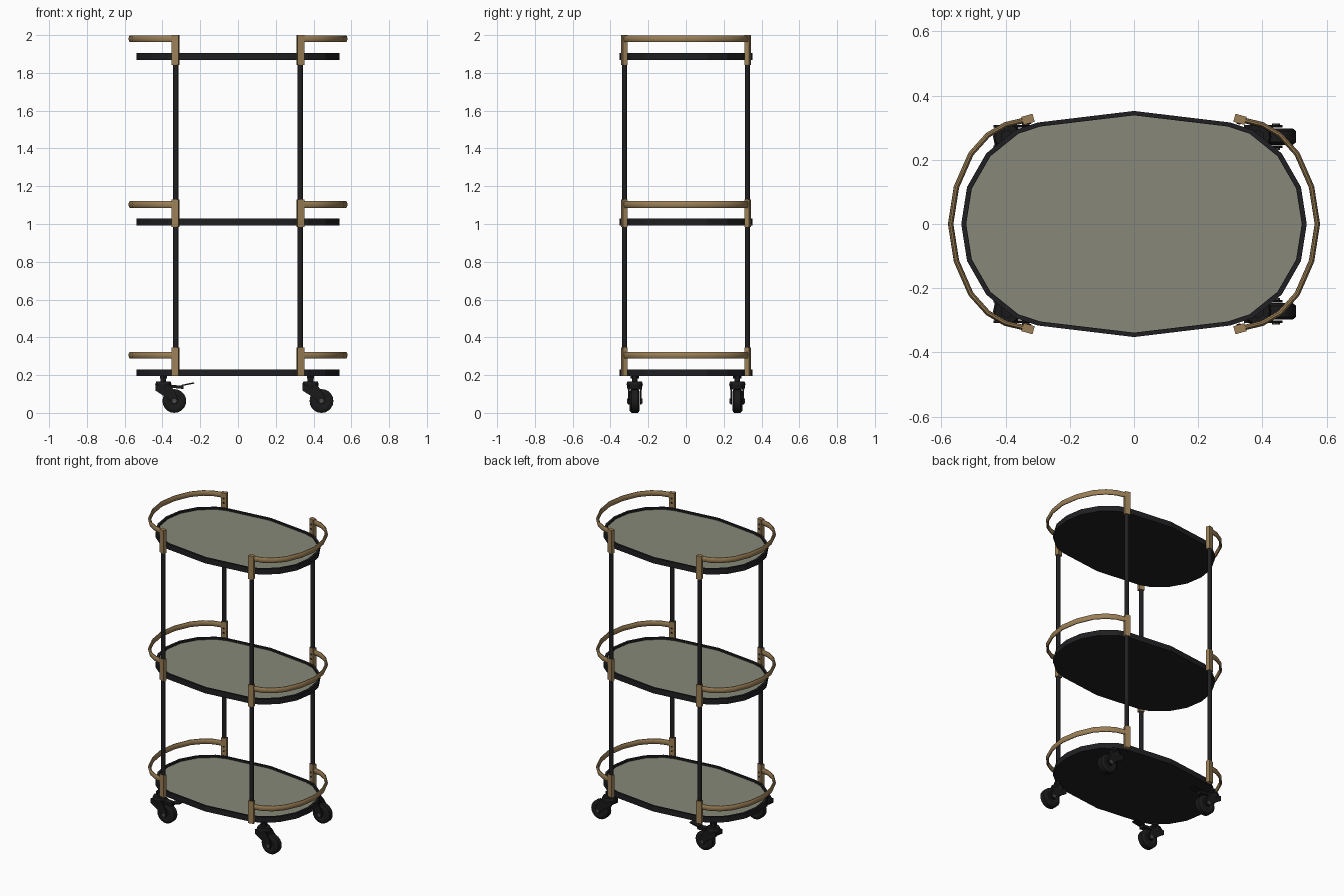
import bpy, bmesh, math
from mathutils import Matrix, Vector

if "Cube" in bpy.data.objects:
    bpy.data.objects.remove(bpy.data.objects["Cube"])


def material(name, rgb):
    m = bpy.data.materials.new(name)
    m.diffuse_color = (*rgb, 1)
    m.use_nodes = True
    m.node_tree.nodes["Principled BSDF"].inputs["Base Color"].default_value = m.diffuse_color
    return m


BLACK = material("black metal", (0.014, 0.014, 0.016))
BRASS = material("aged brass", (0.33, 0.215, 0.095))
GLASS = material("smoked glass", (0.245, 0.25, 0.19))
RUBBER = material("caster black", (0.010, 0.010, 0.011))
STEEL = material("dark steel", (0.07, 0.07, 0.075))


def finish(name, bm, mat, smooth=True):
    bmesh.ops.recalc_face_normals(bm, faces=bm.faces[:])
    for f in bm.faces:
        f.smooth = smooth
    for e in bm.edges:
        e.smooth = e.calc_face_angle(0) < 0.75
    me = bpy.data.meshes.new(name)
    bm.to_mesh(me)
    bm.free()
    me.materials.append(mat)
    ob = bpy.data.objects.new(name, me)
    bpy.context.collection.objects.link(ob)
    return ob


def cylinder(name, loc, r, depth, mat, axis='Z', n=16, r2=None, scale=(1, 1), turn=0):
    bm = bmesh.new()
    bmesh.ops.create_cone(bm, cap_ends=True, segments=n, radius1=r,
                          radius2=r if r2 is None else r2, depth=depth)
    rot = Matrix.Rotation(math.pi / 2, 4, 'X') if axis == 'Y' else Matrix()
    bm.transform(Matrix.Translation(loc) @ Matrix.Rotation(turn, 4, 'Z') @ rot
                 @ Matrix.Diagonal((scale[0], scale[1], 1, 1)))
    return finish(name, bm, mat)


def box(name, loc, size, mat, turn=0, tilt=0):
    bm = bmesh.new()
    bmesh.ops.create_cube(bm, size=1)
    bm.transform(Matrix.Translation(loc) @ Matrix.Rotation(turn, 4, 'Z')
                 @ Matrix.Rotation(tilt, 4, 'Y') @ Matrix.Diagonal((*size, 1)))
    return finish(name, bm, mat, False)


def loft(name, rings, mat, closed=False, smooth=True):
    """Skin a list of point rings; closed joins last to first, else ends are capped."""
    bm = bmesh.new()
    vs = [[bm.verts.new(p) for p in ring] for ring in rings]
    n = len(vs[0])
    for i in range(len(vs) if closed else len(vs) - 1):
        a, b = vs[i], vs[(i + 1) % len(vs)]
        for k in range(n):
            bm.faces.new((a[k], a[(k + 1) % n], b[(k + 1) % n], b[k]))
    if not closed:
        bm.faces.new(vs[0])
        bm.faces.new(vs[-1])
    return finish(name, bm, mat, smooth)


# Tray outline from one quarter
quarter = [(0.538, 0), (0.52, 0.115), (0.46, 0.22), (0.37, 0.293), (0.3, 0.316), (0, 0.352)]
half = quarter + [(-x, y) for x, y in quarter[-2::-1]]
outline = half + [(x, -y) for x, y in half[-2:0:-1]]


def ring(z, sx=1.0, sy=1.0):
    return [(x * sx, y * sy, z) for x, y in outline]


# Rail path around one end
side = [(0.33, 0.326), (0.40, 0.309), (0.455, 0.277), (0.508, 0.218), (0.553, 0.115)]
path = side + [(0.571, 0)] + [(x, -y) for x, y in side[::-1]]


def rail(name, z, s):
    rings = []
    for i, p in enumerate(path):
        a, b = path[max(i - 1, 0)], path[min(i + 1, len(path) - 1)]
        t = (Vector(b) - Vector(a)).normalized()
        nx, ny = -t.y, t.x
        rings.append([(s * (p[0] + nx * 0.0085 * math.cos(q)), p[1] + ny * 0.0085 * math.cos(q),
                       z + 0.0185 * math.sin(q))
                      for q in [math.tau * k / 10 for k in range(10)]])
    loft(name, rings, BRASS)


levels = [("bottom", 0.194, 0.196, 0.346), ("middle", 0.991, 0.984, 1.130),
          ("top", 1.868, 1.843, 2.0)]
for label, z, s0, s1 in levels:
    # Tray pan with raised rim, glass panel inside
    loft(label + "_tray", [ring(z), ring(z + 0.037), ring(z + 0.037, 0.972, 0.962),
                           ring(z + 0.022, 0.972, 0.962)], BLACK, smooth=False)
    loft(label + "_glass", [ring(z + 0.021, 0.971, 0.961), ring(z + 0.025, 0.971, 0.961)],
         GLASS, smooth=False)
    rail_z = s1 - 0.0195 if label == "top" else s1 - 0.04 + 0.0 * z
    if label == "middle":
        rail_z = 1.103
    for s, end in ((1, "right"), (-1, "left")):
        rail(f"{label}_{end}_rail", rail_z, s)
        for t, face in ((-1, "front"), (1, "back")):
            # Brass sleeve with two screws on its inner face
            turn = -s * t * 0.27
            box(f"{label}_{face}_{end}_sleeve", (s * 0.33, t * 0.326, (s0 + s1) / 2),
                (0.036, 0.026, s1 - s0), BRASS, turn)
            inward = Matrix.Rotation(turn, 3, 'Z') @ Vector((0, -t * 0.013, 0))
            for h in (0.065, 0.095):
                cylinder(f"{label}_{face}_{end}_screw",
                         (s * 0.33 + inward.x, t * 0.326 + inward.y, z + h),
                         0.006, 0.006, BLACK, 'Y', 8, turn=turn)

for s, end in ((1, "right"), (-1, "left")):
    for t, face in ((-1, "front"), (1, "back")):
        tag = f"{face}_{end}"
        # Upright post
        cylinder(tag + "_post", (s * 0.33, t * 0.326, 1.09), 0.0145, 1.77, BLACK, n=12,
                 scale=(1, 0.88), turn=-s * t * 0.27)
        # Caster, trailing towards +x
        cx, cy = (0.384 if s > 0 else -0.395), t * 0.272
        wx = cx + 0.058
        cylinder(tag + "_caster_stem", (cx, cy, 0.178), 0.015, 0.04, RUBBER)
        cylinder(tag + "_caster_collar", (cx, cy, 0.188), 0.022, 0.014, RUBBER, n=6)
        cylinder(tag + "_caster_cap", (cx, cy, 0.158), 0.044, 0.016, RUBBER, r2=0.038)
        cylinder(tag + "_caster_swivel", (cx, cy, 0.138), 0.038, 0.026, RUBBER, r2=0.042)
        prof = [(-0.042, 0.148), (0.034, 0.148), (0.06, 0.115), (0.078, 0.07), (0.07, 0.048),
                (0.05, 0.045), (0.03, 0.072), (-0.042, 0.118)]
        for k in (-1, 1):
            loft(tag + "_caster_fork", [[(cx + x, cy + k * y, z) for x, z in prof]
                                        for y in (0.028, 0.036)], RUBBER, smooth=False)
            cylinder(tag + "_axle_bolt", (wx, cy + k * 0.037, 0.063), 0.012, 0.008, STEEL, 'Y', 8)
        box(tag + "_caster_bridge", (cx - 0.004, cy, 0.136), (0.072, 0.066, 0.022), RUBBER)
        # Wheel with rounded tread
        loft(tag + "_wheel",
             [[(wx + r * math.cos(a), cy + y, 0.063 + r * math.sin(a))
               for a in [math.tau * i / 20 for i in range(20)]]
              for y, r in ((-0.022, 0.03), (-0.026, 0.038), (-0.026, 0.052), (-0.017, 0.063),
                           (0.017, 0.063), (0.026, 0.052), (0.026, 0.038), (0.022, 0.03))], RUBBER)
        # Brake pedal on the left pair
        if s < 0:
            box(tag + "_brake_arm", (cx + 0.072, cy, 0.138), (0.07, 0.04, 0.016), RUBBER, tilt=0.1)
            box(tag + "_brake_pedal", (cx + 0.13, cy, 0.152), (0.068, 0.044, 0.007), RUBBER,
                tilt=-0.2)
